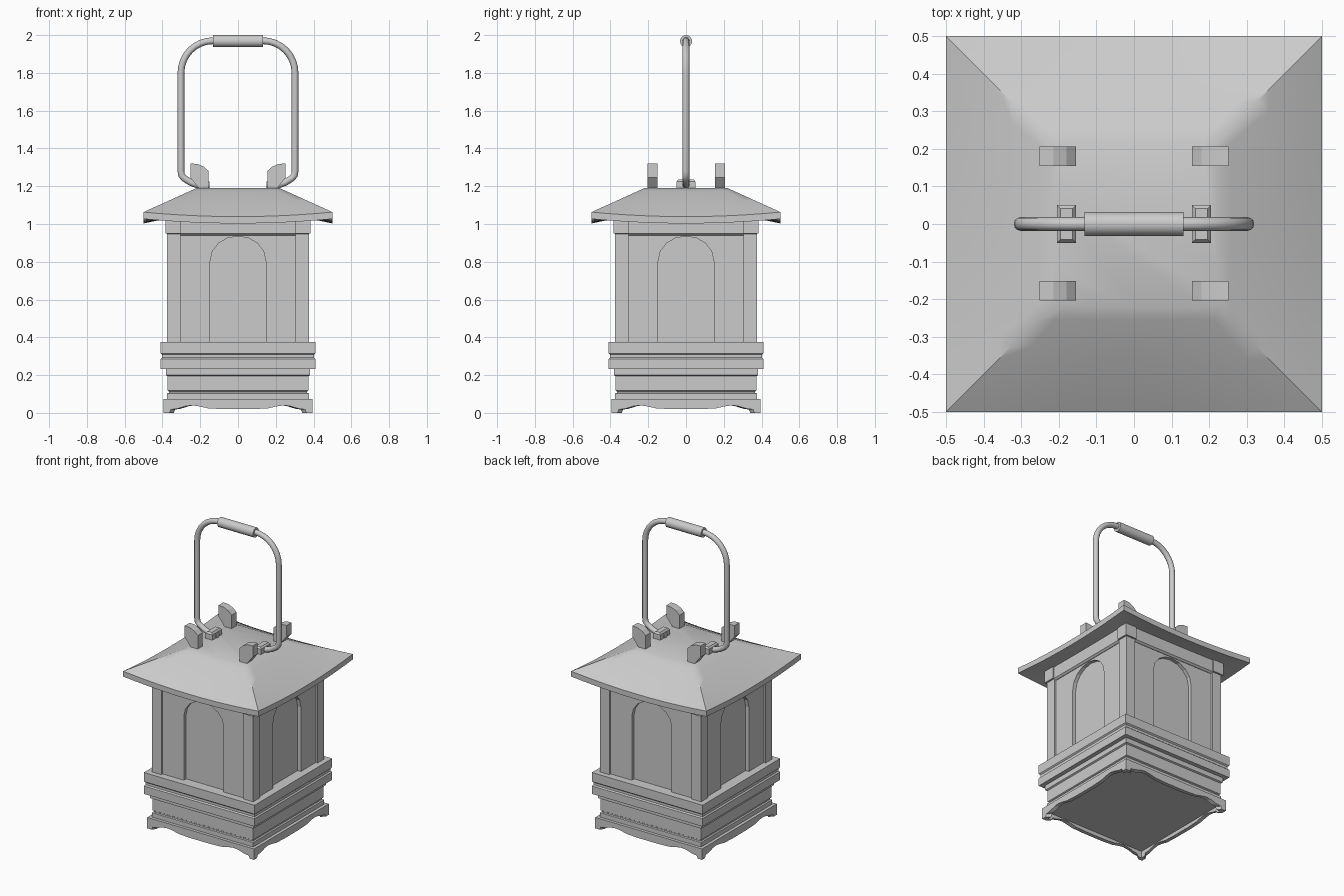
import bpy, bmesh, math
from mathutils import Matrix, Vector

if "Cube" in bpy.data.objects:
    bpy.data.objects.remove(bpy.data.objects["Cube"])


def finish(name, bm, smooth=None):
    bmesh.ops.recalc_face_normals(bm, faces=bm.faces[:])
    me = bpy.data.meshes.new(name)
    bm.to_mesh(me)
    bm.free()
    ob = bpy.data.objects.new(name, me)
    bpy.context.collection.objects.link(ob)
    if smooth:
        shade(ob, smooth)
    return ob


def shade(ob, angle):
    bpy.ops.object.select_all(action='DESELECT')
    ob.select_set(True)
    bpy.context.view_layer.objects.active = ob
    bpy.ops.object.shade_smooth_by_angle(angle=math.radians(angle))


def square(h, z, us=(-1, 1)):
    """Square ring of half-width h; z is a number or a function of u along each side."""
    pts = []
    for k in range(4):
        rot = Matrix.Rotation(k * math.pi / 2, 3, 'Z')
        for u in us[:-1]:
            pts.append(rot @ Vector((u * h, -h, z(u) if callable(z) else z)))
    return pts


def loft(name, rings, smooth=None):
    bm = bmesh.new()
    vs = [[bm.verts.new(p) for p in r] for r in rings]
    n = len(vs[0])
    for a, b in zip(vs, vs[1:]):
        for i in range(n):
            j = (i + 1) % n
            bm.faces.new((a[i], a[j], b[j], b[i]))
    bm.faces.new(vs[0])
    bm.faces.new(vs[-1])
    return finish(name, bm, smooth)


def prism(name, outline, y0, y1, turn=0):
    """Outline in x/z extruded from y0 to y1, then turned about z."""
    rot = Matrix.Rotation(turn, 3, 'Z')
    return loft(name, [[rot @ Vector((x, y, z)) for x, z in outline] for y in (y0, y1)])


def box(name, x0, x1, y0, y1, z0, z1):
    return prism(name, [(x0, z0), (x1, z0), (x1, z1), (x0, z1)], y0, y1)


# scalloped skirt with feet and a recessed underside
wave = [(-1, 0), (-.92, 0), (-.9, .018), (-.82, .022), (-.7, .036), (-.62, .04),
        (-.54, .036), (-.4, .024), (-.2, .02), (0, .02)]
wave += [(-u, z) for u, z in wave[-2::-1]]
us = [u for u, z in wave]
low = dict(wave).get
loft("base_skirt", [square(.36, .073, us), square(.395, .073, us), square(.395, low, us),
                    square(.37, low, us), square(.37, .045, us)])

# stepped plinth and ledge
steps = [(.375, .07), (.375, .103), (.366, .106), (.366, .114), (.372, .118), (.372, .195),
         (.382, .2), (.382, .232), (.41, .232), (.41, .285), (.402, .292), (.402, .308),
         (.41, .315), (.41, .375)]
loft("stepped_plinth", [square(h, z) for h, z in steps])

# body: inner core, arched wall frames, corner posts, upper trim
loft("window_panes", [square(.338, .36), square(.338, 1.03)])
arch = [(.147 * math.cos(a), .805 + .13 * math.sin(a))
        for a in [math.pi * i / 8 for i in range(9)]]
frame = [(.31, .37), (.31, .96), (-.31, .96), (-.31, .37), (-.147, .37)] + arch[::-1] + [(.147, .37)]
for k, side in enumerate(("front", "right", "back", "left")):
    prism(side + "_arched_frame", frame, -.362, -.33, k * math.pi / 2)
loft("upper_trim", [square(.365, .94), square(.377, .95), square(.377, 1.035)])
for sx in (-1, 1):
    for sy in (-1, 1):
        tag = ("left" if sx < 0 else "right") + ("_front" if sy < 0 else "_back")
        box(tag + "_post", *sorted((sx * .305, sx * .375)), *sorted((sy * .305, sy * .375)), .37, .95)
        box(tag + "_post_cap", *sorted((sx * .305, sx * .385)), *sorted((sy * .305, sy * .385)), .95, 1.035)

# flared roof with upturned corners
ru = [-1 + i / 6 for i in range(13)]
rings = [square(.36, 1.032, ru), square(.5, lambda u: 1.027 - .024 * (1 - u * u), ru)]
for i in range(9):
    t = 1 - i / 8
    rings.append(square(.22 + .28 * t,
                        lambda u, t=t: 1.19 - .127 * t - .024 * t * t * (1 - u * u), ru))
loft("roof", rings, 38)

# roof tabs and handle clips
tab = [(.155, 1.18), (.2, 1.18), (.252, 1.245), (.252, 1.32), (.215, 1.318), (.18, 1.303), (.155, 1.28)]
for sx, side in ((-1, "left"), (1, "right")):
    for yc, end in ((-.178, "front"), (.18, "back")):
        prism(f"{side}_{end}_tab", [(sx * x, z) for x, z in tab], yc - .026, yc + .026)
    clip = []
    for inset, z in ((0, 1.18), (0, 1.225), (.009, 1.236)):
        a, b = .025 - inset, .05 - inset
        clip.append([(sx * .18 + x * a, y * b, z) for x, y in ((-1, -1), (1, -1), (1, 1), (-1, 1))])
    loft(side + "_handle_clip", clip)

# bent wire handle
half = [(.15, 1.206), (.215, 1.207), (.25, 1.22), (.285, 1.242), (.299, 1.258), (.302, 1.28)]
half += [(.132 + .17 * math.cos(a), 1.8 + .17 * math.sin(a))
         for a in [math.pi / 2 * i / 8 for i in range(9)]]
path = half + [(-x, z) for x, z in half[::-1]]
cu = bpy.data.curves.new("handle", 'CURVE')
cu.dimensions = '3D'
cu.bevel_depth = .018
cu.bevel_resolution = 4
cu.use_fill_caps = True
sp = cu.splines.new('POLY')
sp.points.add(len(path) - 1)
for p, (x, z) in zip(sp.points, path):
    p.co = (x, 0, z, 1)
handle = bpy.data.objects.new("handle", cu)
bpy.context.collection.objects.link(handle)
bpy.ops.object.select_all(action='DESELECT')
handle.select_set(True)
bpy.context.view_layer.objects.active = handle
bpy.ops.object.convert(target='MESH')
shade(bpy.context.view_layer.objects.active, 40)

# grip sleeve
grip = [[(x, .032 * math.cos(a), 1.968 + .032 * math.sin(a))
         for a in [math.tau * i / 16 for i in range(16)]] for x in (-.132, .132)]
loft("grip", grip, 40)
